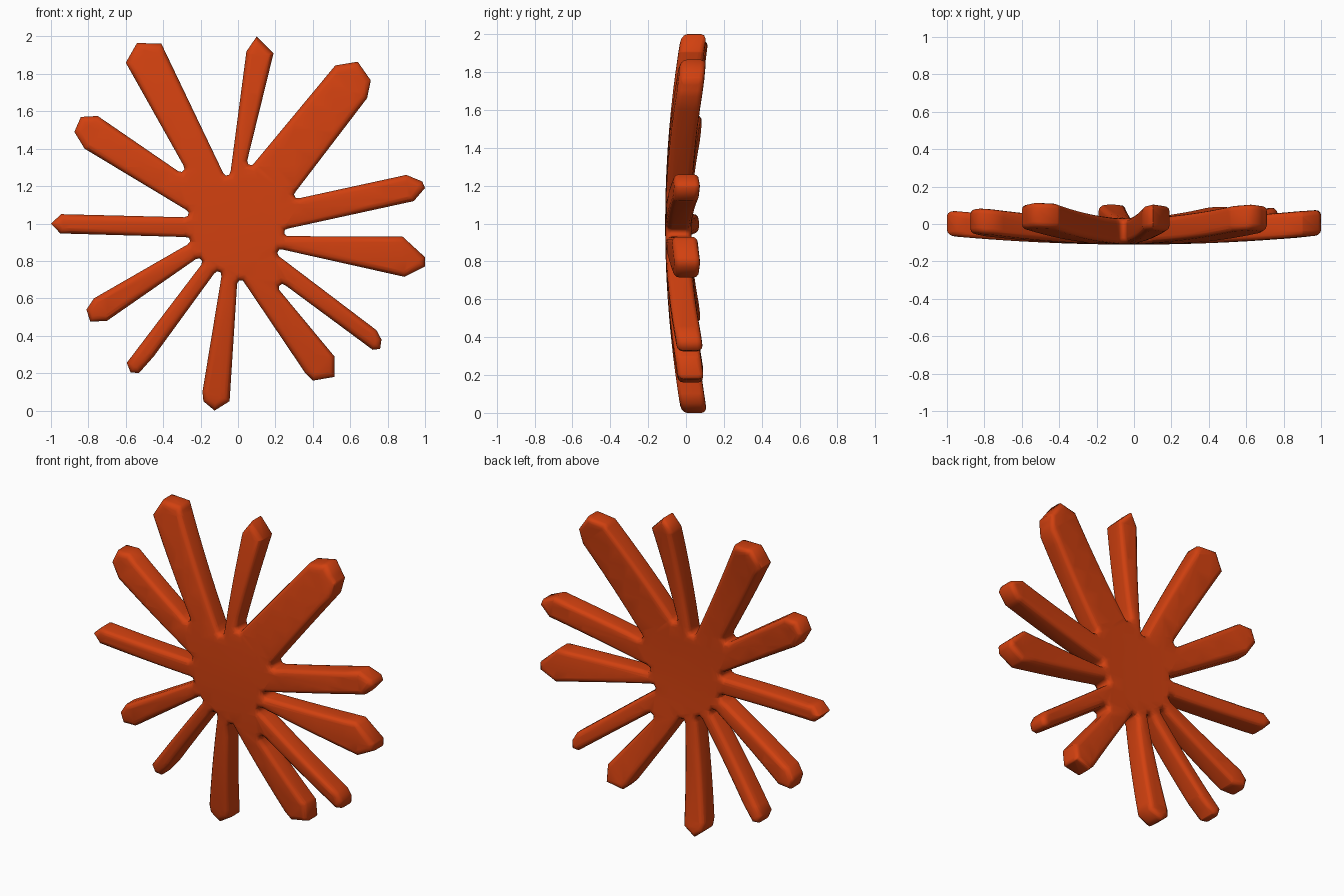
import bpy, bmesh, math
from mathutils import Vector

if "Cube" in bpy.data.objects:
    bpy.data.objects.remove(bpy.data.objects["Cube"])

# Each spoke, clockwise from the top: its tip corners, then the valley after it (x, z)
SPOKES = [
    [(.045, 1.92), (.10, 2.0), (.19, 1.91), (.065, 1.31)],
    [(.52, 1.845), (.64, 1.865), (.71, 1.765), (.69, 1.67), (.30, 1.145)],
    [(.90, 1.26), (.985, 1.225), (1.0, 1.19), (.94, 1.12), (.245, .957)],
    [(.88, .93), (1.0, .82), (1.0, .77), (.89, .715), (.212, .855)],
    [(.74, .43), (.767, .38), (.76, .33), (.72, .325), (.225, .675)],
    [(.515, .29), (.515, .18), (.40, .16), (.36, .20), (.015, .70)],
    [(-.045, .05), (-.125, 0), (-.185, .05), (-.19, .10), (-.10, .745)],
    [(-.45, .29), (-.53, .20), (-.575, .205), (-.595, .255), (-.195, .81)],
    [(-.70, .48), (-.79, .475), (-.81, .54), (-.77, .60), (-.255, .915)],
    [(-.95, .947), (-1.0, 1.0), (-.945, 1.05), (-.262, 1.05)],
    [(-.82, 1.40), (-.875, 1.49), (-.84, 1.57), (-.75, 1.575), (-.29, 1.28)],
    [(-.60, 1.86), (-.54, 1.965), (-.41, 1.962), (-.39, 1.92), (-.055, 1.255)],
]
HALF, ROUND, STEPS = 0.068, 0.03, 3
CENTRE = Vector((0, 1))

# Outline with rounded valleys
outline = []
for spoke in SPOKES:
    outline += [Vector(p) for p in spoke[:-1]]
    v = Vector(spoke[-1])
    r = (v - CENTRE).normalized()
    t = Vector((r.y, -r.x))
    outline += [v + r * .022 - t * .021, v + r * .004 - t * .010,
                v + r * .004 + t * .010, v + r * .022 + t * .021]


def inset(pts, d):
    """Move a clockwise outline inward by d with mitred corners."""
    out = []
    for i, p in enumerate(pts):
        a = (p - pts[i - 1]).normalized()
        b = (pts[(i + 1) % len(pts)] - p).normalized()
        na, nb = Vector((a.y, -a.x)), Vector((b.y, -b.x))
        out.append(p + (na + nb) * (d / max(1 + na.dot(nb), .5)))
    return out


# Rounded edge section: (inset, y) from front to back
section = []
for i in range(STEPS + 1):
    a = math.pi / 2 * i / STEPS
    section.append((ROUND * (1 - math.sin(a)), -HALF + ROUND * (1 - math.cos(a))))
section += [(d, -y) for d, y in reversed(section)]

# Flat splat: stacked rings closed by a front and a back cap
bm = bmesh.new()
rings = [[bm.verts.new((p.x, y, p.y)) for p in inset(outline, d)] for d, y in section]
n = len(outline)
for r0, r1 in zip(rings, rings[1:]):
    for i in range(n):
        j = (i + 1) % n
        bm.faces.new((r0[i], r0[j], r1[j], r1[i]))
bm.faces.new(rings[0])
bm.faces.new(rings[-1])
bmesh.ops.recalc_face_normals(bm, faces=bm.faces)
bmesh.ops.triangulate(bm, faces=bm.faces)

# Slice into a grid so the body can be dished
for k in range(-9, 10):
    for co, no in (((k * .1 + .003, 0, 0), (1, 0, 0)), ((0, 0, 1.003 + k * .1), (0, 0, 1))):
        bmesh.ops.bisect_plane(bm, geom=bm.verts[:] + bm.edges[:] + bm.faces[:],
                               plane_co=co, plane_no=no, dist=1e-5)
for v in bm.verts:
    v.co.y += -.042 + .047 * v.co.x ** 2 + .085 * (v.co.z - 1) ** 2
for f in bm.faces:
    f.smooth = True

mesh = bpy.data.meshes.new("starburst")
bm.to_mesh(mesh)
bm.free()
obj = bpy.data.objects.new("starburst", mesh)
bpy.context.collection.objects.link(obj)

mat = bpy.data.materials.new("orange red")
mat.diffuse_color = (0.64, 0.052, 0.005, 1)
mat.use_nodes = True
mat.node_tree.nodes["Principled BSDF"].inputs["Base Color"].default_value = mat.diffuse_color
mesh.materials.append(mat)
